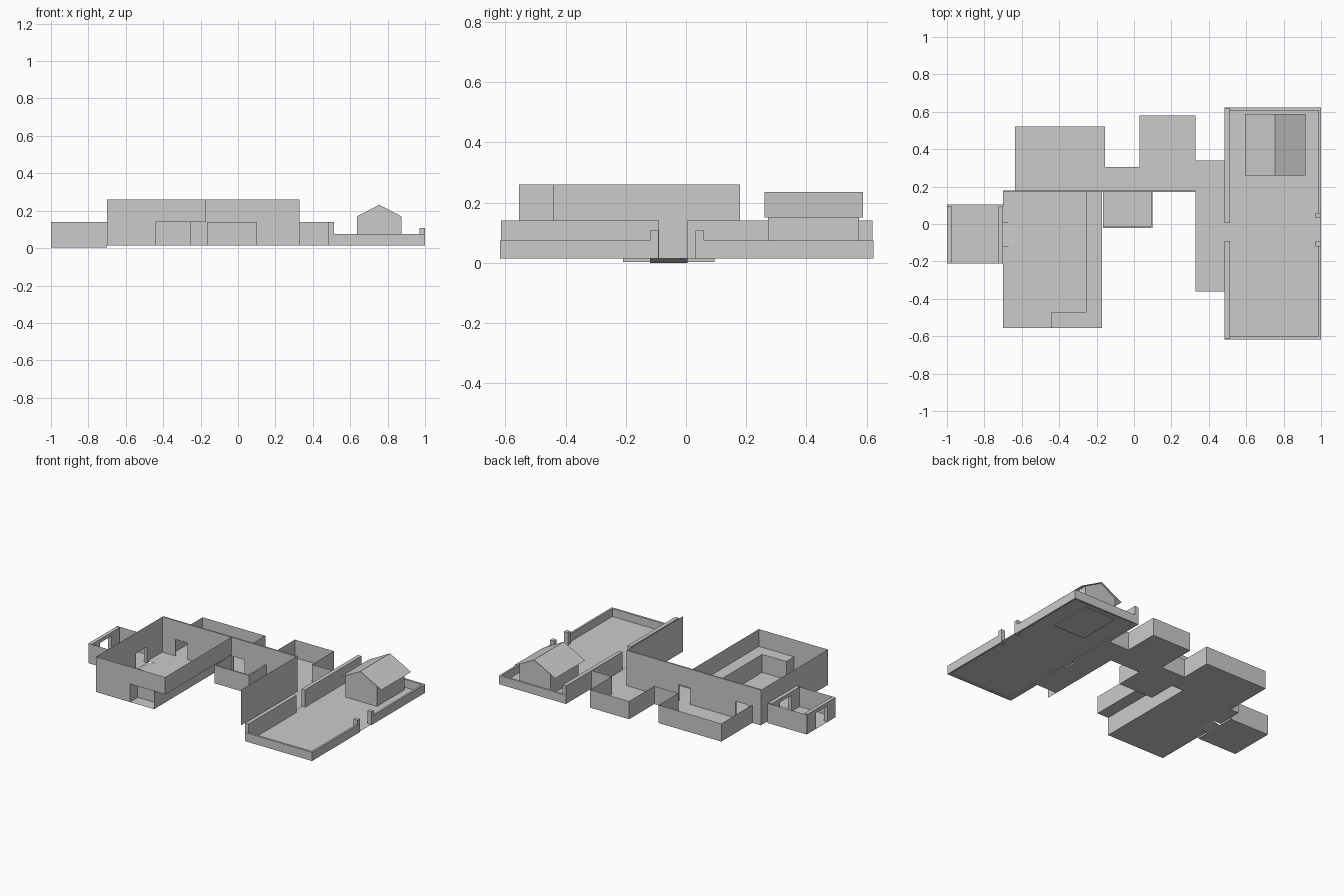
import bpy

if "Cube" in bpy.data.objects:
    bpy.data.objects.remove(bpy.data.objects["Cube"])

B, M, T = 0.015, 0.14, 0.26   # ground level, low wall top, high wall top


def mesh(name, verts, faces):
    me = bpy.data.meshes.new(name)
    me.from_pydata(verts, [], faces)
    me.update()
    ob = bpy.data.objects.new(name, me)
    bpy.context.collection.objects.link(ob)
    return ob


def box(name, x0, x1, y0, y1, z0, z1):
    v = [(x, y, z) for x in (x0, x1) for y in (y0, y1) for z in (z0, z1)]
    f = [(0, 1, 3, 2), (4, 6, 7, 5), (0, 4, 5, 1), (2, 3, 7, 6), (0, 2, 6, 4), (1, 5, 7, 3)]
    return mesh(name, v, f)


def sheet(name, pts, z0, z1):
    """Paper-thin wall following a plan polyline."""
    n = len(pts)
    v = [(x, y, z) for z in (z0, z1) for x, y in pts]
    return mesh(name, v, [(i, i + 1, n + i + 1, n + i) for i in range(n - 1)])


def floor(name, pts, z):
    return mesh(name, [(x, y, z) for x, y in pts], [tuple(range(len(pts)))])


# main hall with overhanging upper part
floor("hall_floor", [(-.70, -.555), (-.255, -.555), (-.255, .17), (-.70, .17),
                     (-.70, .005), (-.635, .005), (-.635, -.12), (-.70, -.12)], B)
sheet("hall_upper_walls", [(-.70, .17), (-.70, -.555), (-.17, -.555), (-.17, .17)], M, T)
floor("hall_ledge", [(-.255, -.555), (-.17, -.555), (-.17, .17), (-.255, .17)], M)
sheet("hall_lower_left_front", [(-.70, -.12), (-.70, -.555), (-.44, -.555)], B, M)
sheet("hall_lower_left_back", [(-.70, .17), (-.70, .005)], B, M)
sheet("hall_lower_right", [(-.255, -.555), (-.255, .17)], B, M)

# front entrance niche
sheet("niche_walls", [(-.44, -.555), (-.44, -.47), (-.255, -.47)], B, M)
floor("niche_top", [(-.44, -.555), (-.255, -.555), (-.255, -.47), (-.44, -.47)], M)

# long dividing wall with two doorways
for i, (a, b) in enumerate([(-.70, -.60), (-.505, -.155), (-.07, .33)]):
    box(f"dividing_wall_{i}", a, b, .17, .18, B, .13)
box("dividing_wall_top", -.70, .33, .17, .18, .13, T)
sheet("court_wall", [(.33, .17), (.33, -.44)], B, T)

# back rooms and passage
plan = [(-.635, .18), (-.635, .52), (-.155, .52), (-.155, .305), (.03, .305),
        (.03, .58), (.33, .58), (.33, .34), (.485, .34)]
sheet("back_room_walls", plan, B, M)
floor("back_room_floor", [(-.635, .17)] + plan[1:] + [(.485, -.36), (.33, -.36), (.33, .17)], B)

# small middle room
floor("small_room_floor", [(-.165, -.02), (.10, -.02), (.10, .17), (-.165, .17)], B)
box("small_room_front", -.165, .10, -.022, -.012, B, M)
box("small_room_right", .09, .10, -.012, .17, B, M)
sheet("small_room_left", [(-.165, -.012), (-.165, .17)], B, M)

# side annex with openings on both sides, and ramp up to the hall
floor("annex_floor", [(-1, -.21), (-.70, -.21), (-.70, .105), (-1, .105)], .003)
sheet("annex_front", [(-1, -.21), (-.70, -.21)], .003, M)
sheet("annex_back", [(-1, .105), (-.70, .105)], .003, M)
for side, x in (("left", -1), ("right", -.725)):
    box(f"annex_{side}_front", x, x + .025, -.21, -.12, .003, M)
    box(f"annex_{side}_back", x, x + .025, .005, .095, .003, M)
    box(f"annex_{side}_lintel", x, x + .025, -.12, .005, .115, M)
mesh("ramp", [(-.70, -.12, 0), (-.635, -.12, B), (-.635, .005, B), (-.70, .005, 0)], [(0, 1, 2, 3)])

# garden yard, low walls and gate posts
floor("yard_floor", [(.485, -.615), (1, -.615), (1, .62), (.485, .62)], B + .005)
box("yard_front_wall", .485, 1, -.617, -.602, B, .075)
box("yard_back_wall", .485, 1, .607, .622, B, .075)
for n, a, b in (("front", -.615, -.12), ("back", .06, .62)):
    box(f"yard_right_wall_{n}", .987, 1, a, b, B, .075)
for n, a, b in (("front", -.615, -.09), ("back", .005, .62)):
    box(f"yard_tall_wall_{n}", .485, .512, a, b, B, M)
for i, y in enumerate((-.12, .032)):
    box(f"gate_post_{i}", .97, 1, y, y + .028, B, .107)

# garden hut: gabled body and thin roof
prof = [(.635, B), (.875, B), (.875, .169), (.755, .232), (.635, .169)]
n = len(prof)
mesh("hut_body", [(x, y, z) for y in (.273, .575) for x, z in prof],
     [(0, 1, 2, 3, 4), (9, 8, 7, 6, 5)] + [(i, n + i, n + (i + 1) % n, (i + 1) % n) for i in range(n)])
roof = [(.593, .15), (.755, .236), (.917, .15)]
mesh("hut_roof", [(x, y, z) for y in (.26, .587) for x, z in roof], [(0, 1, 4, 3), (1, 2, 5, 4)])
